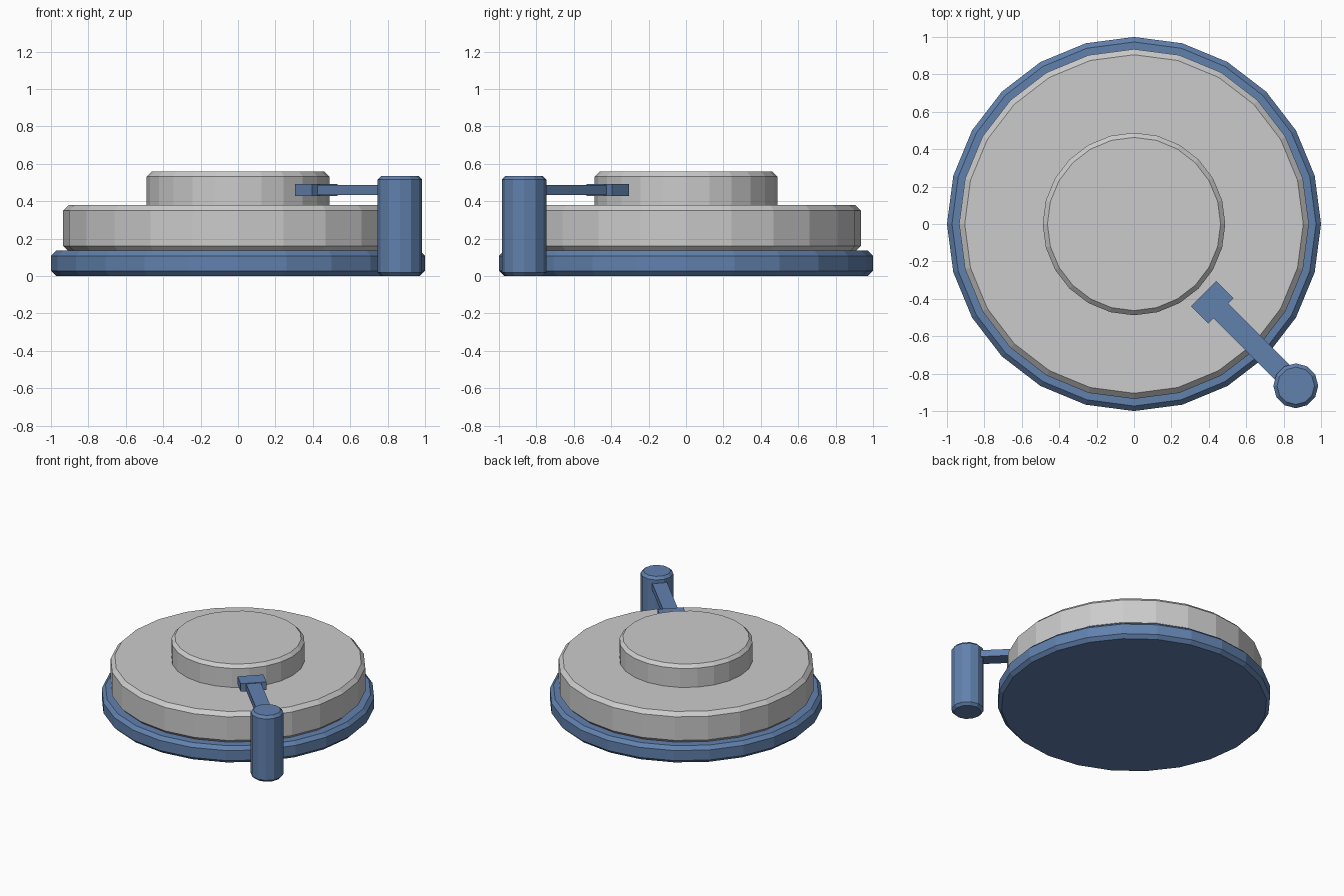
import bpy, bmesh, math
from mathutils import Matrix

if "Cube" in bpy.data.objects:
    bpy.data.objects.remove(bpy.data.objects["Cube"])

blue = bpy.data.materials.new("blue")
blue.diffuse_color = (0.12, 0.22, 0.42, 1)
blue.use_nodes = True
blue.node_tree.nodes["Principled BSDF"].inputs["Base Color"].default_value = blue.diffuse_color


def finish(name, bm, mat):
    bmesh.ops.recalc_face_normals(bm, faces=bm.faces[:])
    me = bpy.data.meshes.new(name)
    bm.to_mesh(me)
    bm.free()
    ob = bpy.data.objects.new(name, me)
    bpy.context.collection.objects.link(ob)
    if mat:
        me.materials.append(mat)
    return ob


def disc(name, radius, z0, z1, sides, chamfer, mat=None, xy=(0, 0)):
    """Upright cylinder with chamfered top and bottom rims."""
    c = chamfer
    profile = [(radius - c, z0), (radius, z0 + c), (radius, z1 - c), (radius - c, z1)]
    bm = bmesh.new()
    rings = [[bm.verts.new((xy[0] + r * math.cos(2 * math.pi * i / sides),
                            xy[1] + r * math.sin(2 * math.pi * i / sides), z))
              for i in range(sides)] for r, z in profile]
    for a, b in zip(rings, rings[1:]):
        for i in range(sides):
            j = (i + 1) % sides
            bm.faces.new((a[i], a[j], b[j], b[i]))
    bm.faces.new(rings[0][::-1])
    bm.faces.new(rings[-1])
    return finish(name, bm, mat)


def diagonal_bar(name, start, end, width, z0, z1, mat):
    """Box running outward along the front-right diagonal."""
    bm = bmesh.new()
    rot = Matrix.Rotation(math.radians(-45), 4, 'Z')
    move = Matrix.Translation(((start + end) / 2, 0, (z0 + z1) / 2))
    size = Matrix.Diagonal((end - start, width, z1 - z0, 1))
    bmesh.ops.create_cube(bm, size=1, matrix=rot @ move @ size)
    return finish(name, bm, mat)


# Stacked discs
disc("base", 1.0, 0.0, 0.135, 24, 0.027, blue)
disc("platter", 0.935, 0.13, 0.38, 24, 0.03)
disc("centre_disc", 0.488, 0.35, 0.558, 24, 0.025)

# Corner post carrying the arm and its head
disc("arm_post", 0.12, 0.0, 0.535, 12, 0.02, blue, xy=(0.865, -0.865))
diagonal_bar("arm", 0.60, 1.20, 0.11, 0.433, 0.487, blue)
diagonal_bar("arm_head", 0.527, 0.656, 0.192, 0.428, 0.492, blue)
